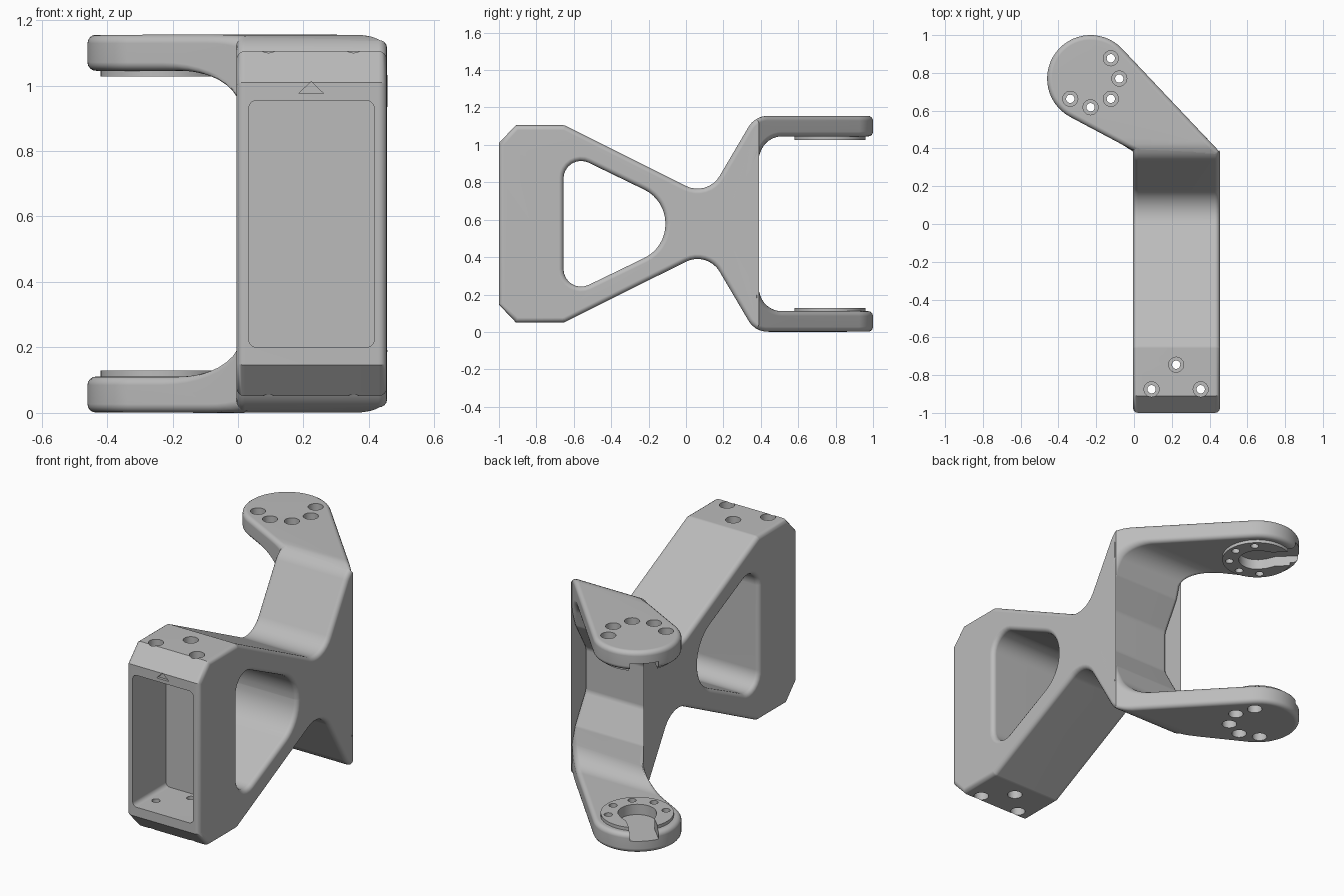
import bpy, bmesh
from math import sin, cos, tan, pi, radians
from mathutils import Vector

if "Cube" in bpy.data.objects:
    bpy.data.objects.remove(bpy.data.objects["Cube"], do_unlink=True)

MID = 0.578          # mirror height
HUB = Vector((-0.23, 0.77))   # centre of the round arm ends

grey = bpy.data.materials.new("plain_grey")
grey.use_nodes = True
grey.diffuse_color = (0.5, 0.5, 0.5, 1)
grey.node_tree.nodes["Principled BSDF"].inputs["Base Color"].default_value = (0.5, 0.5, 0.5, 1)


def fillet(corners, steps=8):
    """Round each (u, v, radius) corner of a polygon."""
    out = []
    for i, (u, v, r) in enumerate(corners):
        p = Vector((u, v))
        if r == 0:
            out.append(p)
            continue
        a = (Vector(corners[i - 1][:2]) - p).normalized()
        b = (Vector(corners[(i + 1) % len(corners)][:2]) - p).normalized()
        half = a.angle(b) / 2
        centre = p + (a + b).normalized() * (r / sin(half))
        start = p + a * (r / tan(half)) - centre
        end = p + b * (r / tan(half)) - centre
        sweep = start.angle(end)
        for k in range(steps + 1):
            t = k / steps
            out.append(centre + (start * sin((1 - t) * sweep) + end * sin(t * sweep)) / sin(sweep))
    return out


def mirrored(corners):
    return corners + [(u, 2 * MID - v, r) for u, v, r in reversed(corners)]


def finish(name, bm):
    bmesh.ops.recalc_face_normals(bm, faces=bm.faces)
    mesh = bpy.data.meshes.new(name)
    bm.to_mesh(mesh)
    bm.free()
    mesh.materials.append(grey)
    ob = bpy.data.objects.new(name, mesh)
    bpy.context.collection.objects.link(ob)
    return ob


def prism(name, points, axis, low, high):
    """Extrude a 2D outline along the x, y or z axis."""
    bm = bmesh.new()
    place = {"x": lambda u, v: (low, u, v), "y": lambda u, v: (u, low, v),
             "z": lambda u, v: (u, v, low)}[axis]
    face = bm.faces.new([bm.verts.new(place(*p)) for p in points])
    solid = bmesh.ops.extrude_face_region(bm, geom=[face])["geom"]
    shift = Vector([high - low if a == axis else 0 for a in "xyz"])
    bmesh.ops.translate(bm, vec=shift, verts=[g for g in solid if isinstance(g, bmesh.types.BMVert)])
    return finish(name, bm)


def stepped_pin(x, y, rings, n=24):
    """Round cutter with a list of (radius, height) rings."""
    bm = bmesh.new()
    loops = [[bm.verts.new((x + r * cos(2 * pi * k / n), y + r * sin(2 * pi * k / n), z))
              for k in range(n)] for r, z in rings]
    for a, b in zip(loops, loops[1:]):
        for k in range(n):
            j = (k + 1) % n
            bm.faces.new((a[k], a[j], b[j], b[k]))
    bm.faces.new(loops[0])
    bm.faces.new(loops[-1])
    return finish("hole_cutter", bm)


def boolean(ob, tool, operation="DIFFERENCE"):
    mod = ob.modifiers.new("cut", "BOOLEAN")
    mod.operation, mod.solver, mod.object = operation, "EXACT", tool
    bpy.context.view_layer.objects.active = ob
    bpy.ops.object.modifier_apply(modifier=mod.name)


# Body: side outline crossed with the bent plan outline
side = mirrored([(-1, 1.01, 0), (-0.91, 1.105, 0), (-0.65, 1.105, 0.03), (0.1145, 0.723, 0.137),
                 (0.369, 1.155, 0.12), (1.2, 1.155, 0), (1.2, 1.045, 0), (0.42, 1.045, 0.12),
                 (0.37, 0.865, 0.05), (0.275, 0.70, 0.05)])
body = prism("bracket_body", fillet(side), "x", -0.7, 0.7)
arc = [HUB + 0.23 * Vector((cos(radians(a)), sin(radians(a))))
       for a in [43 + 199 * k / 28 for k in range(29)]]
plan = prism("plan_cutter", [(-0.005, 0.39), (-0.005, -1.2), (0.455, -1.2), (0.455, 0.38)] + arc,
             "z", -0.3, 1.5)
window = prism("window_cutter", fillet(mirrored([(-0.655, 0.97, 0.094), (-0.11, 0.706, 0.2)])),
               "x", -0.8, 0.8)
boolean(body, window)
boolean(body, plan, "INTERSECT")

# Soften the rim where the side walls meet the outline
bm = bmesh.new()
bm.from_mesh(body.data)
bmesh.ops.remove_doubles(bm, verts=bm.verts, dist=0.0005)
bm.normal_update()


def is_wall(f):
    return abs(f.normal.z) < 0.1 and (abs(f.normal.x) > 0.2 or f.calc_center_median().y > 0.9)


rim = [e for e in bm.edges if len(e.link_faces) == 2
       and is_wall(e.link_faces[0]) != is_wall(e.link_faces[1])]
bmesh.ops.bevel(bm, geom=rim, offset=0.026, segments=4, profile=0.5, affect="EDGES",
                clamp_overlap=False)
bm.to_mesh(body.data)
bm.free()

# Raised round pads on the inner faces of both arms
circle = [HUB + 0.19 * Vector((cos(k * pi / 24), sin(k * pi / 24))) for k in range(48)]
pads = [prism("upper_pad", circle, "z", 1.027, 1.07), prism("lower_pad", circle, "z", 0.086, 0.129)]

# Open-ended slots in the pads, running out through the arm tips
out = Vector((-1, 1)).normalized()
across = Vector((1, 1)).normalized()
head = [HUB + 0.1 * (across * cos(a) - out * sin(a)) for a in [k * pi / 16 for k in range(17)]]
neck = [HUB + out * d + across * w for d, w in
        [(0.04, -0.095), (0.09, -0.075), (0.4, -0.075), (0.4, 0.075), (0.09, 0.075), (0.04, 0.095)]]
cutters = [prism("slot_cutter", head + neck, "z", lo, hi) for lo, hi in [(0.07, 0.3), (0.86, 1.086)]]


# Counterbored screw holes through arms and front block
def bore(x, y, outer, depth):
    low, high = outer + depth, 2 * MID - outer - depth
    return stepped_pin(x, y, [(0.04, -0.2), (0.04, low), (0.022, low), (0.022, high),
                              (0.04, high), (0.04, 1.4)])


for k in range(5):
    a = radians(45 - 45 * k)
    cutters.append(bore(HUB.x + 0.152 * cos(a), HUB.y + 0.152 * sin(a), 0, 0.05))
for x, y in [(0.093, -0.875), (0.353, -0.875), (0.223, -0.745)]:
    cutters.append(bore(x, y, 0.055, 0.06))

# Front pocket and small arrow mark
pocket = [(0.033, 0.2, 0.025), (0.416, 0.2, 0.025), (0.416, 0.955, 0.025), (0.033, 0.955, 0.025)]
cutters.append(prism("pocket_cutter", fillet(pocket, 5), "y", -1.2, -0.7))
cutters.append(prism("arrow_cutter", [(0.185, 0.975), (0.262, 0.975), (0.2235, 1.012)],
                     "y", -1.2, -0.985))

for tool in cutters:
    boolean(body, tool)
    if "pocket" not in tool.name and "arrow" not in tool.name:
        for pad in pads:
            boolean(pad, tool)
for tool in cutters + [plan, window]:
    bpy.data.objects.remove(tool, do_unlink=True)

# Smooth shading with crisp edges
for ob in [body] + pads:
    bpy.ops.object.select_all(action="DESELECT")
    ob.select_set(True)
    bpy.context.view_layer.objects.active = ob
    bpy.ops.object.shade_smooth_by_angle(angle=radians(32))
    ob.modifiers.new("even_normals", "WEIGHTED_NORMAL").keep_sharp = True
